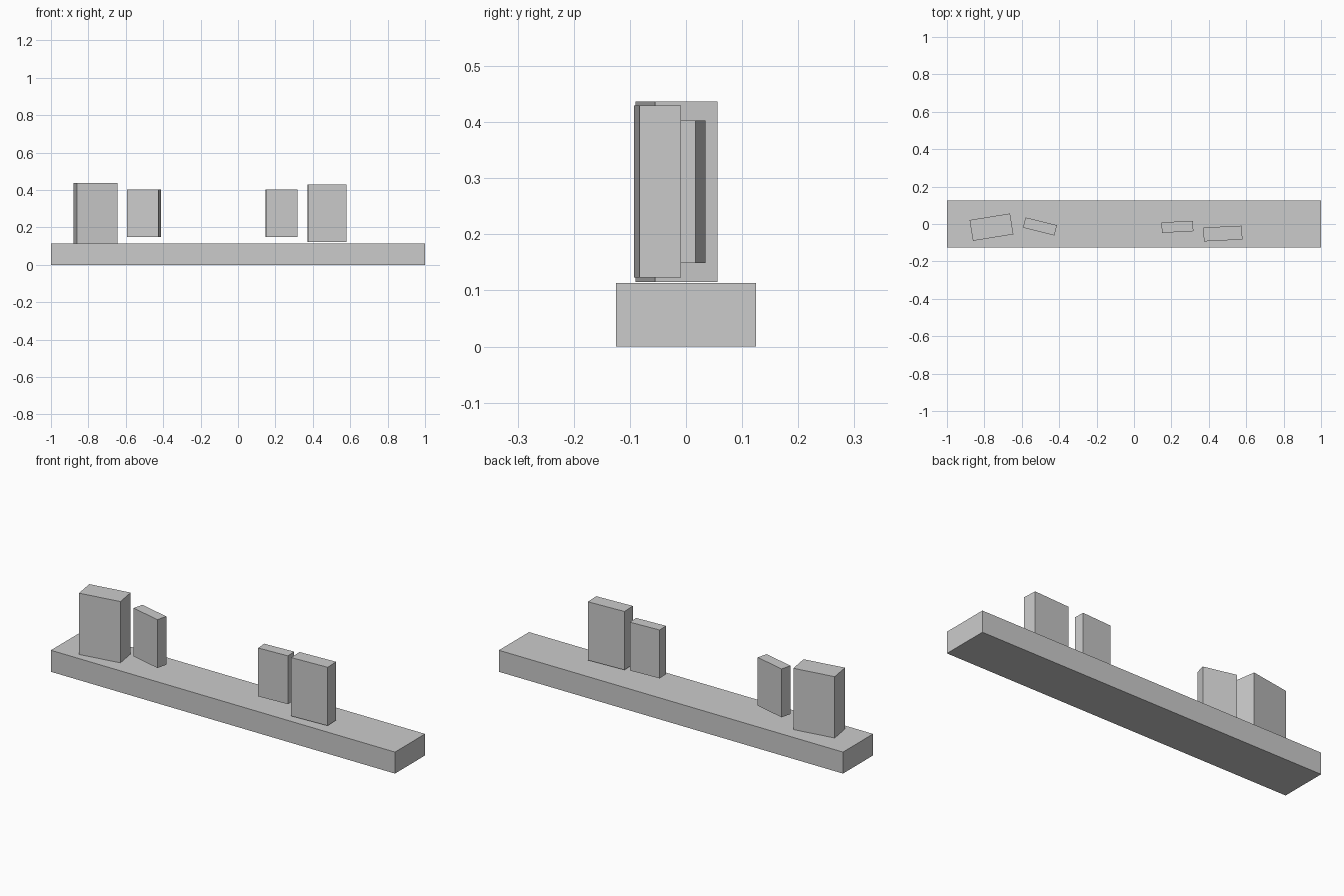
import bpy
from math import radians

if "Cube" in bpy.data.objects:
    bpy.data.objects.remove(bpy.data.objects["Cube"])


def box(name, x, y, z0, z1, width, depth, turn=0):
    """Box standing between z0 and z1, turned about its vertical axis."""
    bpy.ops.mesh.primitive_cube_add(size=1, location=(x, y, (z0 + z1) / 2),
                                    rotation=(0, 0, radians(turn)))
    ob = bpy.context.object
    ob.name = name
    ob.scale = (width, depth, z1 - z0)
    return ob


# Long base plank
box("base", 0, 0, 0, 0.113, 2, 0.25)

# Upright blocks, slightly turned and hovering just above the base
blocks = [
    ("outer_left_block", -0.762, -0.017, 0.115, 0.437, 0.219, 0.1125, 9.2),
    ("inner_left_block", -0.503, -0.013, 0.149, 0.403, 0.173, 0.056, -14),
    ("inner_right_block", 0.232, -0.015, 0.149, 0.403, 0.168, 0.056, 3),
    ("outer_right_block", 0.475, -0.051, 0.123, 0.430, 0.206, 0.074, 2.8),
]
for block in blocks:
    box(*block)
